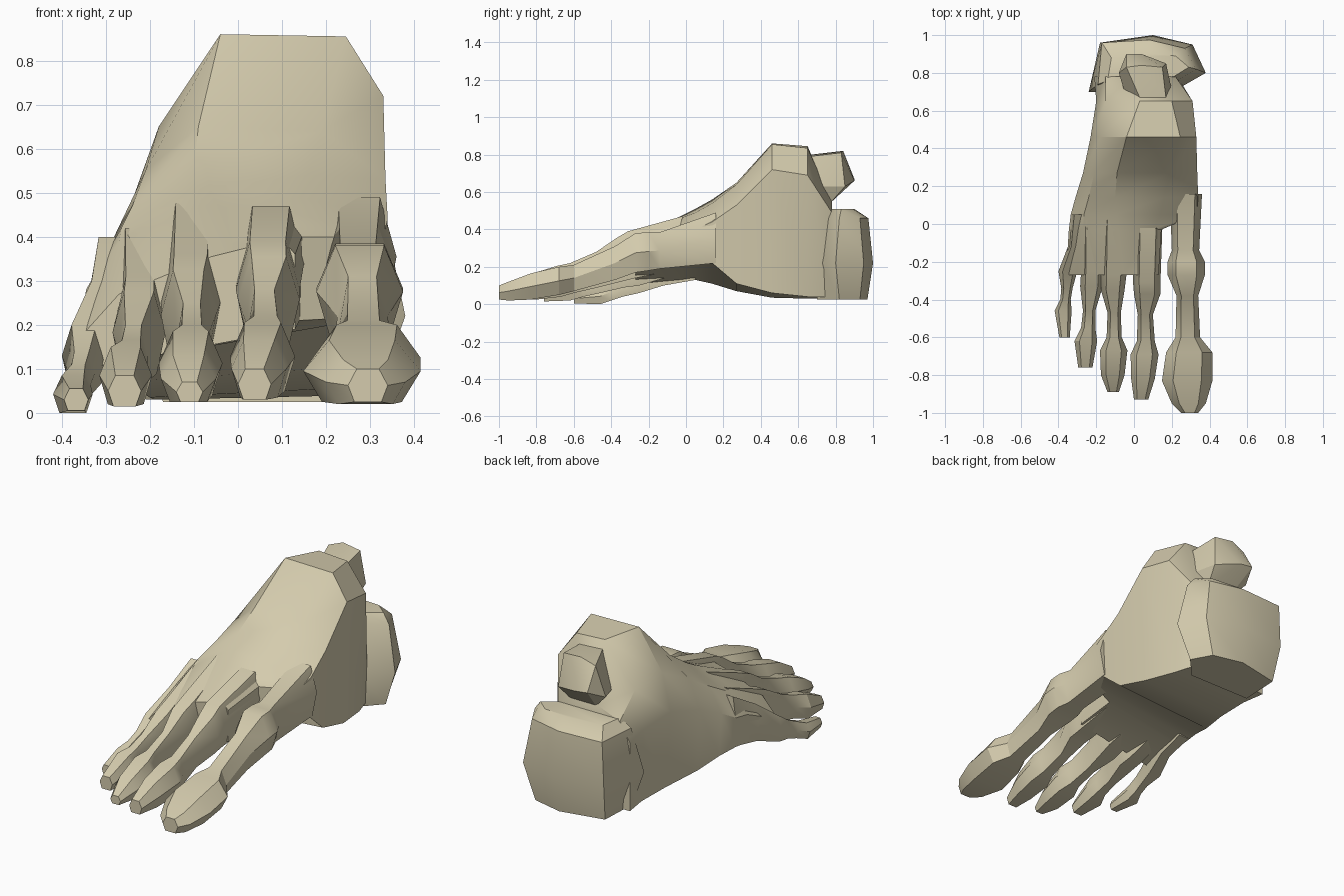
import bpy, bmesh, math

bone = bpy.data.materials.new("bone")
bone.diffuse_color = (0.66, 0.60, 0.42, 1)


def finish(bm, name, angle):
    bmesh.ops.recalc_face_normals(bm, faces=bm.faces)
    mesh = bpy.data.meshes.new(name)
    bm.to_mesh(mesh)
    bm.free()
    mesh.materials.append(bone)
    ob = bpy.data.objects.new(name, mesh)
    bpy.context.collection.objects.link(ob)
    bpy.ops.object.select_all(action='DESELECT')
    ob.select_set(True)
    bpy.context.view_layer.objects.active = ob
    bpy.ops.object.shade_smooth_by_angle(angle=math.radians(angle))


def loft(name, rings, angle=30):
    """Skin a row of closed rings and cap both ends."""
    bm = bmesh.new()
    rows = [[bm.verts.new(p) for p in ring] for ring in rings]
    for a, b in zip(rows, rows[1:]):
        n = len(a)
        for i in range(n):
            j = (i + 1) % n
            bm.faces.new((a[i], a[j], b[j], b[i]))
    bm.faces.new(rows[0])
    bm.faces.new(rows[-1])
    finish(bm, name, angle)


def toe(name, sections):
    """Six-sided toe from sections of (y, left, right, bottom, top)."""
    rings = []
    for y, l, r, b, t in sections:
        w, m = r - l, b + (t - b) * 0.5
        rings.append([(l + .16 * w, y, b), (l, y, m), (l + .22 * w, y, t),
                      (r - .22 * w, y, t), (r, y, m), (r - .16 * w, y, b)])
    loft(name, rings)


# Midfoot and ankle block, swept from the knuckles to the heel
body = [
    (-.27, [(-.35, .10), (-.36, .17), (-.27, .27), (-.06, .355), (.10, .395), (.13, .36), (.13, .19)]),
    (-.03, [(-.33, .12), (-.345, .28), (-.27, .39), (-.08, .47), (.10, .46), (.145, .40), (.14, .21)]),
    (.05, [(-.33, .13), (-.335, .29), (-.265, .42), (-.09, .51), (.14, .49), (.33, .40), (.33, .22)]),
    (.14, [(-.30, .11), (-.31, .34), (-.24, .47), (-.10, .56), (.16, .54), (.34, .44), (.33, .22)]),
    (.27, [(-.26, .07), (-.27, .40), (-.21, .55), (-.09, .65), (.19, .64), (.335, .53), (.32, .11)]),
    (.46, [(-.20, .035), (-.23, .45), (-.18, .65), (-.04, .86), (.245, .855), (.33, .72), (.31, .06)]),
    (.65, [(-.19, .03), (-.20, .42), (-.15, .62), (.03, .845), (.20, .835), (.31, .69), (.27, .04)]),
    (.78, [(-.21, .03), (-.21, .40), (-.15, .50), (-.02, .55), (.15, .55), (.22, .49), (.23, .04)]),
]
loft("midfoot", [[(x, y, z) for x, z in pts] for y, pts in body], 35)

# Heel bone, stacked upward
heel = [
    (.025, [(-.17, .70), (-.16, .92), (.08, .97), (.25, .93), (.31, .82), (.20, .70)]),
    (.22, [(-.24, .70), (-.18, .96), (.10, 1.0), (.31, .95), (.38, .80), (.24, .72)]),
    (.46, [(-.19, .74), (-.17, .96), (.08, .975), (.27, .93), (.33, .82), (.23, .76)]),
    (.51, [(-.14, .76), (-.12, .88), (.06, .90), (.22, .89), (.29, .83), (.21, .78)]),
]
loft("heel", [[(x, y, z) for x, y in pts] for z, pts in heel], 35)

# Rear ankle knob
bm = bmesh.new()
for p in [(.03, .67, .80), (.17, .66, .79), (.20, .71, .63), (-.05, .70, .62),
          (.04, .84, .82), (.15, .83, .81), (-.04, .83, .79), (-.04, .90, .67),
          (.04, .90, .66), (.17, .85, .63), (-.08, .80, .62), (0, .77, .54), (.15, .77, .54)]:
    bm.verts.new(p)
bmesh.ops.convex_hull(bm, input=bm.verts)
bmesh.ops.dissolve_limit(bm, angle_limit=math.radians(8), verts=bm.verts, edges=bm.edges)
finish(bm, "ankle_knob", 25)

# Toes with their long foot bones, tip first
toe("big_toe", [
    (-1.0, .25, .34, .025, .10), (-.95, .20, .38, .02, .12), (-.83, .148, .415, .025, .165),
    (-.68, .17, .415, .05, .20), (-.60, .22, .35, .07, .21), (-.38, .225, .34, .13, .31),
    (-.27, .178, .375, .17, .38), (-.20, .178, .375, .18, .385), (-.14, .20, .345, .19, .385),
    (.16, .19, .36, .22, .49)])
toe("second_toe", [
    (-.93, .0, .075, .03, .10), (-.82, -.015, .11, .035, .165), (-.69, -.018, .13, .05, .205),
    (-.62, .015, .11, .07, .22), (-.48, .02, .10, .12, .28), (-.37, 0, .14, .16, .355),
    (-.31, -.005, .14, .17, .39), (-.02, .0, .15, .21, .47)])
toe("third_toe", [
    (-.89, -.14, -.08, .025, .07), (-.80, -.175, -.05, .025, .13), (-.67, -.18, -.035, .04, .185),
    (-.60, -.145, -.065, .06, .20), (-.47, -.14, -.07, .09, .25), (-.35, -.175, -.05, .12, .325),
    (-.27, -.175, -.04, .14, .36), (.02, -.17, -.04, .2, .475)])
toe("fourth_toe", [
    (-.76, -.295, -.22, .015, .085), (-.62, -.315, -.195, .02, .15), (-.55, -.28, -.205, .04, .165),
    (-.46, -.27, -.205, .06, .20), (-.33, -.285, -.165, .09, .275), (-.25, -.28, -.165, .10, .31),
    (.02, -.28, -.17, .18, .42)])
toe("little_toe", [
    (-.60, -.395, -.34, .005, .055), (-.46, -.42, -.33, .0, .085), (-.40, -.39, -.335, .02, .11),
    (-.34, -.385, -.325, .04, .14), (-.25, -.40, -.30, .06, .20), (-.12, -.35, -.27, .10, .30),
    (.05, -.335, -.25, .13, .40)])
